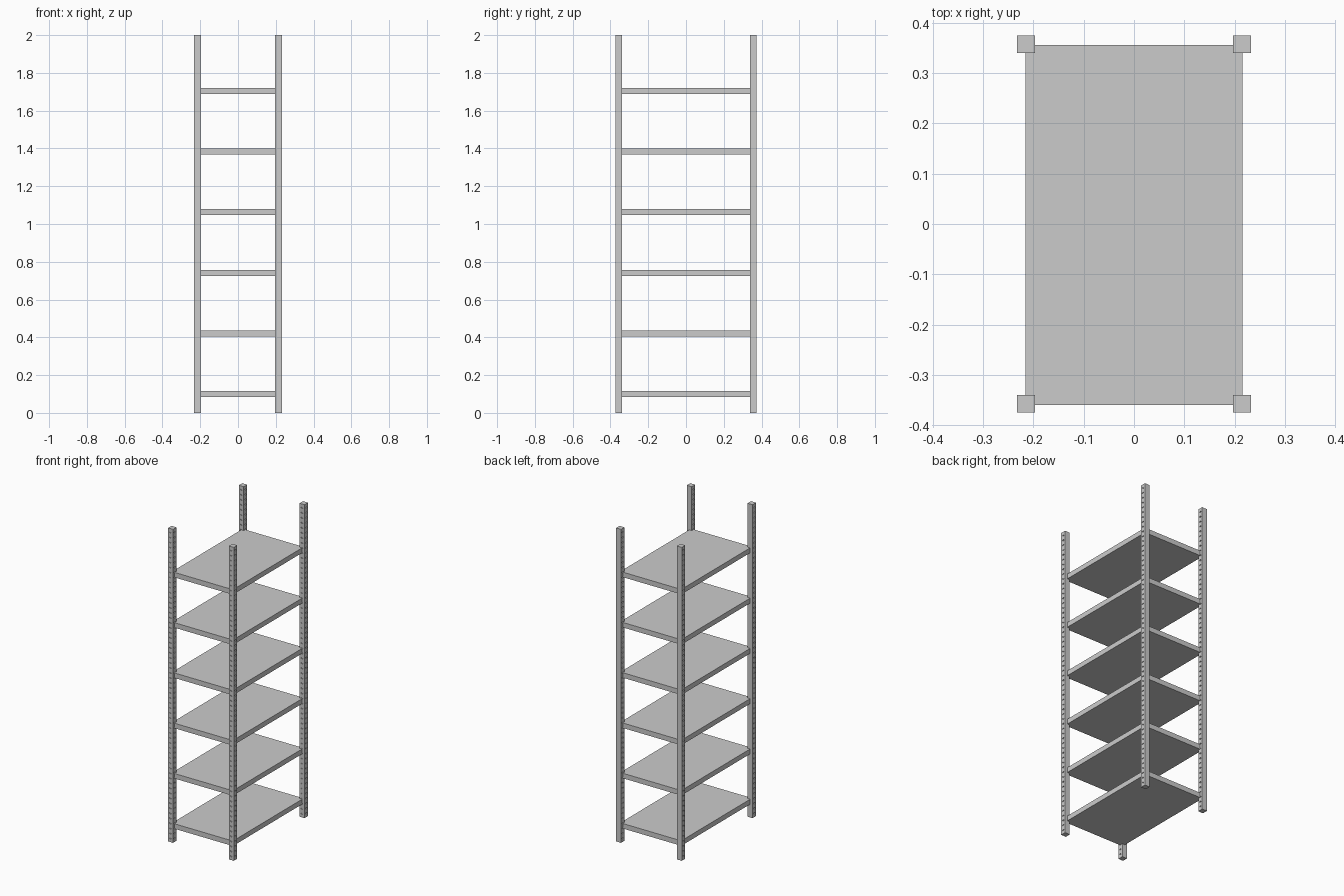
import bpy, bmesh
from math import pi
from mathutils import Matrix, Vector

if "Cube" in bpy.data.objects:
    bpy.data.objects.remove(bpy.data.objects["Cube"])

W, H = 0.035, 2.0        # post width and height
PITCH = 0.032            # spacing of the slots
DEPTH = 0.005            # depth of the slots


def make_object(name, bm):
    bmesh.ops.recalc_face_normals(bm, faces=bm.faces)
    mesh = bpy.data.meshes.new(name)
    bm.to_mesh(mesh)
    bm.free()
    ob = bpy.data.objects.new(name, mesh)
    bpy.context.collection.objects.link(ob)
    return ob


def add_box(bm, centre, size):
    bmesh.ops.create_cube(bm, size=1, matrix=Matrix.Translation(centre) @ Matrix.Diagonal((*size, 1)))


# One slotted post: plain back, slots on the front and both sides
bm = bmesh.new()
add_box(bm, (0, 0, H / 2), (W, W, H))
post = make_object("post_front_left", bm)

bm = bmesh.new()
for i in range(62):
    z = 0.024 + i * PITCH
    for angle in (0, pi / 2, -pi / 2):
        spin = Matrix.Rotation(angle, 4, 'Z')
        place = Matrix.Translation(spin @ Vector((0, -W / 2, z)))
        shape = spin @ Matrix.Diagonal((0.014, 1, 0.008, 1)) @ Matrix.Rotation(pi / 2, 4, 'X')
        bmesh.ops.create_cone(bm, cap_ends=True, segments=8, radius1=0.5, radius2=0.5,
                              depth=2 * DEPTH, matrix=place @ shape)
cutter = make_object("slot_cutter", bm)
cutter.hide_render = True

mod = post.modifiers.new("slots", 'BOOLEAN')
mod.operation = 'DIFFERENCE'
mod.solver = 'EXACT'
mod.object = cutter
bpy.context.view_layer.update()
slotted = bpy.data.meshes.new_from_object(post.evaluated_get(bpy.context.evaluated_depsgraph_get()))
post.modifiers.clear()
post.data = slotted
bpy.data.objects.remove(cutter)

# Four identical posts at the corners, all facing forward
post.location = (-0.2145, -0.3565, 0)
for name, sx, sy in (("post_front_right", 1, -1), ("post_back_left", -1, 1), ("post_back_right", 1, 1)):
    copy = bpy.data.objects.new(name, slotted)
    copy.location = (sx * 0.2145, sy * 0.3565, 0)
    bpy.context.collection.objects.link(copy)

# Six shelf boards
for i in range(6):
    bm = bmesh.new()
    add_box(bm, (0, -0.002, 0.1 + i * 0.3208), (0.43, 0.714, 0.032))
    make_object(f"shelf_{i + 1}", bm)
